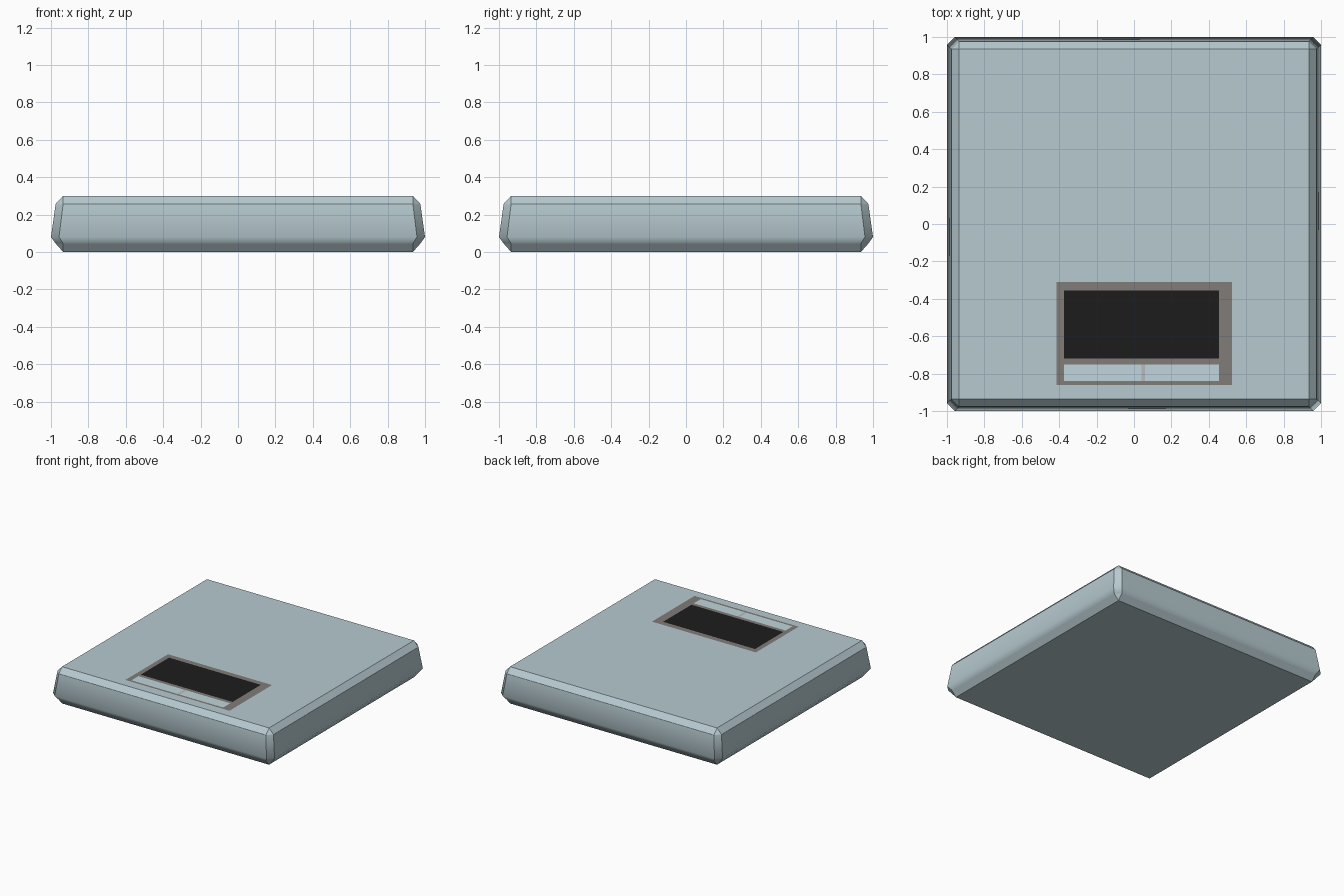
import bpy
import bmesh

if "Cube" in bpy.data.objects:
    bpy.data.objects.remove(bpy.data.objects["Cube"])


def material(name, rgb):
    mat = bpy.data.materials.new(name)
    mat.diffuse_color = (*rgb, 1)
    mat.use_nodes = True
    mat.node_tree.nodes["Principled BSDF"].inputs["Base Color"].default_value = mat.diffuse_color
    return mat


def finish(name, bm, mat):
    mesh = bpy.data.meshes.new(name)
    bm.to_mesh(mesh)
    bm.free()
    mesh.materials.append(mat)
    obj = bpy.data.objects.new(name, mesh)
    bpy.context.collection.objects.link(obj)
    return obj


def flat_rects(name, rects, z, mat):
    # Upward-facing flat rectangles given as x0, x1, y0, y1
    bm = bmesh.new()
    for x0, x1, y0, y1 in rects:
        corners = ((x0, y0), (x1, y0), (x1, y1), (x0, y1))
        bm.faces.new([bm.verts.new((x, y, z)) for x, y in corners])
    return finish(name, bm, mat)


def ring(bm, half, inner, z):
    # Square outline with cut corners
    a, b = half, inner
    pts = ((b, -a), (a, -b), (a, b), (b, a), (-b, a), (-a, b), (-a, -b), (-b, -a))
    return [bm.verts.new((x, y, z)) for x, y in pts]


body_blue = material("body_blue", (0.47, 0.59, 0.63))
slot_blue = material("slot_blue", (0.53, 0.67, 0.72))
frame_grey = material("frame_grey", (0.22, 0.20, 0.19))
screen_black = material("screen_black", (0.012, 0.012, 0.012))
divider_pink = material("divider_pink", (0.47, 0.48, 0.49))

# Slab body: stacked outlines, widest just above the base
profile = [(0.935, 0.935, 0.0), (0.975, 0.935, 0.045), (1.0, 0.957, 0.08),
           (0.975, 0.935, 0.257), (0.935, 0.935, 0.30)]
bm = bmesh.new()
rings = [ring(bm, *p) for p in profile]
for low, high in zip(rings, rings[1:]):
    for i in range(8):
        j = (i + 1) % 8
        bm.faces.new((low[i], low[j], high[j], high[i]))
bm.faces.new(rings[0][::-1])
bm.faces.new(rings[-1])
bmesh.ops.remove_doubles(bm, verts=bm.verts[:], dist=0.001)
bmesh.ops.recalc_face_normals(bm, faces=bm.faces[:])
for f in bm.faces:
    f.smooth = True
# Only the widest outline shades softly
for e in bm.edges:
    e.smooth = all(abs(v.co.z - 0.08) < 0.001 for v in e.verts)
finish("slab_body", bm, body_blue)

# Display panel on the top face
flat_rects("panel_frame", [
    (-0.415, -0.375, -0.86, -0.31), (0.455, 0.525, -0.86, -0.31),
    (-0.375, 0.455, -0.355, -0.31), (-0.375, 0.455, -0.75, -0.72),
    (-0.375, 0.455, -0.86, -0.84)], 0.302, frame_grey)
flat_rects("panel_screen", [(-0.375, 0.455, -0.72, -0.355)], 0.302, screen_black)
flat_rects("panel_slots", [(-0.375, 0.04, -0.84, -0.75),
                           (0.06, 0.455, -0.84, -0.75)], 0.302, slot_blue)
flat_rects("slot_divider", [(0.04, 0.06, -0.84, -0.75)], 0.302, divider_pink)
